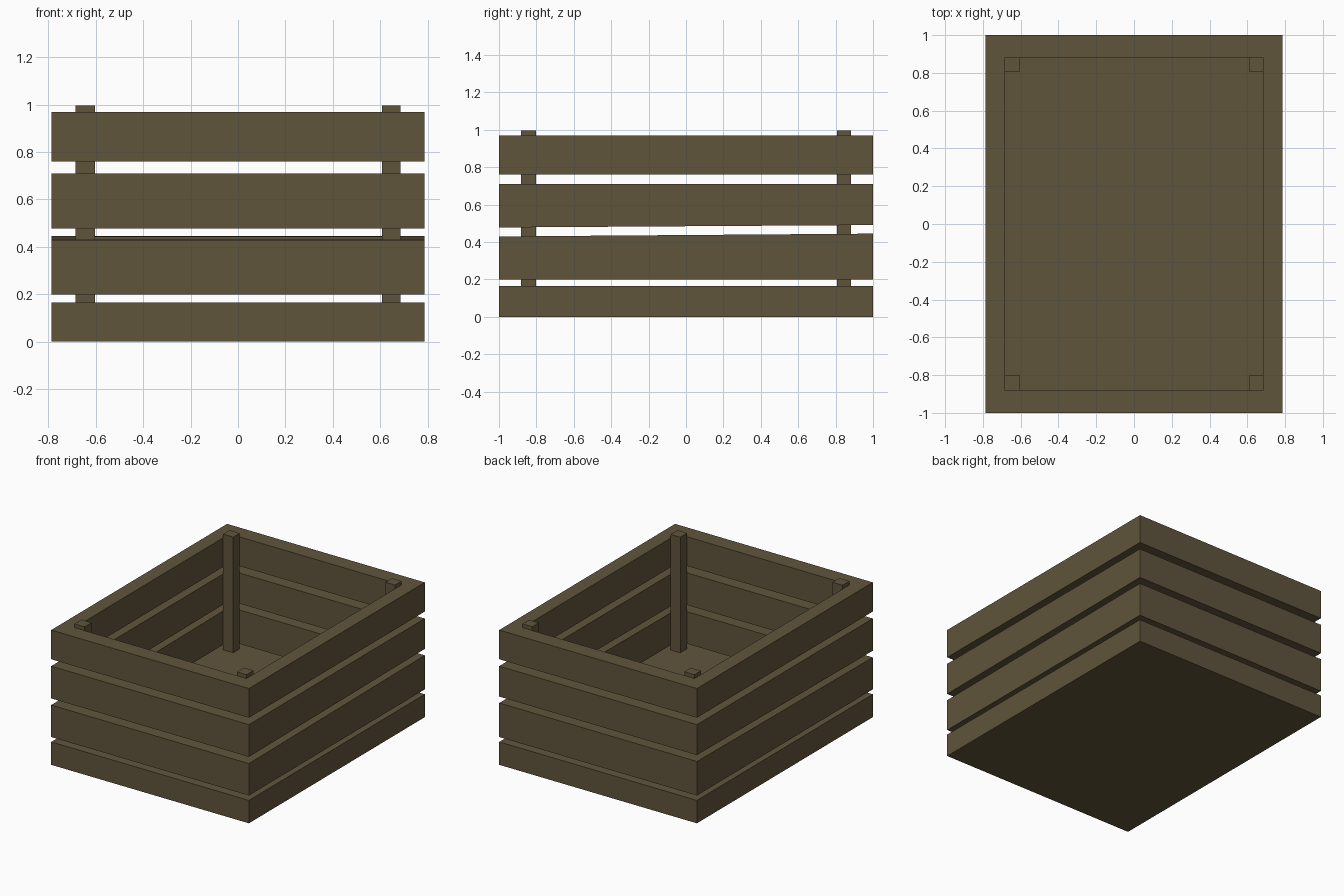
import bpy, bmesh

if "Cube" in bpy.data.objects:
    bpy.data.objects.remove(bpy.data.objects["Cube"])

wood = bpy.data.materials.new("wood")
wood.diffuse_color = (0.117, 0.089, 0.045, 1)
wood.use_nodes = True
wood.node_tree.nodes["Principled BSDF"].inputs["Base Color"].default_value = wood.diffuse_color

OX, OY = 0.787, 1.0      # outer half sizes
IX, IY = 0.685, 0.882    # inner half sizes


def finish(name, bm):
    bmesh.ops.recalc_face_normals(bm, faces=bm.faces)
    mesh = bpy.data.meshes.new(name)
    bm.to_mesh(mesh)
    bm.free()
    mesh.materials.append(wood)
    obj = bpy.data.objects.new(name, mesh)
    bpy.context.collection.objects.link(obj)


def box(name, x0, x1, y0, y1, z0, z1):
    bm = bmesh.new()
    bmesh.ops.create_cube(bm, size=1)
    for v in bm.verts:
        v.co = (x1 if v.co.x > 0 else x0,
                y1 if v.co.y > 0 else y0,
                z1 if v.co.z > 0 else z0)
    finish(name, bm)


def plank_ring(name, bottom, top):
    """Rectangular frame; bottom and top are (front, back) heights."""
    bm = bmesh.new()

    def loop(hx, hy, heights):
        mid, slope = sum(heights) / 2, (heights[1] - heights[0]) / (2 * OY)
        return [bm.verts.new((sx * hx, sy * hy, mid + slope * sy * hy))
                for sx, sy in ((-1, -1), (1, -1), (1, 1), (-1, 1))]

    loops = [loop(OX, OY, bottom), loop(OX, OY, top),
             loop(IX, IY, top), loop(IX, IY, bottom)]
    for k in range(4):
        a, b = loops[k], loops[(k + 1) % 4]
        for i in range(4):
            j = (i + 1) % 4
            bm.faces.new((a[i], a[j], b[j], b[i]))
    finish(name, bm)


# Solid base slab
box("base", -OX, OX, -OY, OY, 0, 0.165)

# Three plank rings, the middle gap slightly tilted
plank_ring("lower_planks", (0.2, 0.2), (0.43, 0.445))
plank_ring("middle_planks", (0.478, 0.491), (0.71, 0.71))
plank_ring("upper_planks", (0.76, 0.76), (0.97, 0.97))

# Corner posts
for side, x0, x1 in (("left", -IX, -0.604), ("right", 0.608, IX)):
    for end, y0, y1 in (("front", -IY, -0.803), ("back", 0.808, IY)):
        box(f"{end}_{side}_post", x0, x1, y0, y1, 0.165, 0.997)
